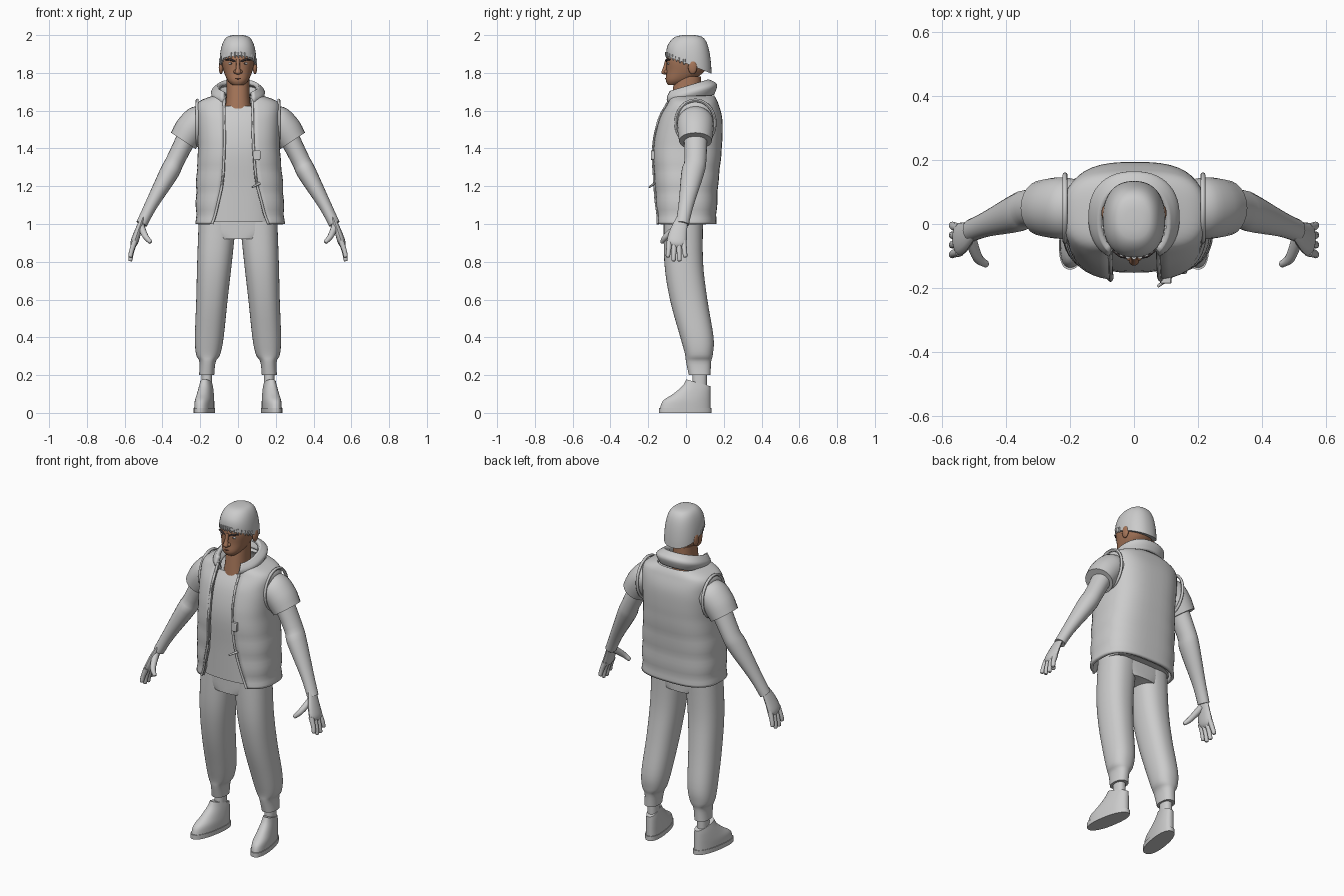
import bpy, bmesh, math
from mathutils import Vector

if bpy.data.objects.get("Cube"):
    bpy.data.objects.remove(bpy.data.objects["Cube"])


def material(name, *colour):
    made = bpy.data.materials.new(name)
    made.use_nodes = True
    made.diffuse_color = (*colour, 1)
    made.node_tree.nodes["Principled BSDF"].inputs["Base Color"].default_value = (*colour, 1)
    return made


GREY = material("light grey", .6, .6, .6)
SKIN = material("brown skin", .38, .18, .1)
LIP = material("dark skin", .2, .08, .05)
DARK = material("brow black", .04, .03, .03)
WHITE = material("eye white", .7, .7, .7)


def finish(part, colour, mirror=False):
    part.data.materials.append(colour)
    bpy.ops.object.select_all(action="DESELECT")
    part.select_set(True)
    bpy.context.view_layer.objects.active = part
    bpy.ops.object.shade_smooth_by_angle(angle=math.radians(45))
    if mirror:
        part.modifiers.new("mirror", "MIRROR").use_mirror_merge = False
    return part


def refine(rings, steps):
    """Smooth blend (Catmull-Rom) between neighbouring rings."""
    smooth, last = [], len(rings) - 1
    for i in range(last):
        before, start, end, after = (rings[max(0, min(last, i + k))] for k in (-1, 0, 1, 2))
        for step in range(steps):
            t = step / steps
            ring = []
            for a, b, c, d in zip(before, start, end, after):
                enter, leave = (c - a) / 2, (d - b) / 2
                curve = b.lerp(c, t * t * (3 - 2 * t))
                ring.append(curve + enter * t * (1 - t) ** 2 - leave * t * t * (1 - t))
            smooth.append(ring)
    return smooth + [rings[-1]]


def loft(name, rings, colour, mirror=False, closed=True, steps=4):
    """Skin over a stack of rings; closed ones also get end caps."""
    mesh = bmesh.new()
    rows = [[mesh.verts.new(point) for point in ring] for ring in refine(rings, steps)]
    count = len(rows[0])
    for low, high in zip(rows, rows[1:]):
        for i in range(count if closed else count - 1):
            j = (i + 1) % count
            mesh.faces.new((low[i], low[j], high[j], high[i]))
    if closed:
        mesh.faces.new(rows[0])
        mesh.faces.new(rows[-1])
        bmesh.ops.recalc_face_normals(mesh, faces=mesh.faces)
    data = bpy.data.meshes.new(name)
    mesh.to_mesh(data)
    mesh.free()
    part = bpy.data.objects.new(name, data)
    bpy.context.collection.objects.link(part)
    return finish(part, colour, mirror)


def level(z, half_width, front, back, shift=0, square=2.3, gap=0, tilt=0, splay=0, count=40):
    """Horizontal rounded ring; a gap leaves it open at the front."""
    start = math.asin((gap / half_width) ** (square / 2))
    middle, depth = (front + back) / 2, (back - front) / 2
    ring = []
    for i in range(count):
        turn = start + (math.tau - 2 * start) * i / (count - 1 if gap else count)
        side, ahead = math.sin(turn), math.cos(turn)
        x = shift + half_width * math.copysign(abs(side) ** (2 / square), side)
        y = middle - depth * math.copysign(abs(ahead) ** (2 / square), ahead)
        ring.append(Vector((x - splay * y, y, z + tilt * y)))
    return ring


def tube(name, path, colour, mirror=False, flat=1, count=16, rounded=False):
    """Limb through points (x, y, z, radius); flat narrows it across its depth."""
    centres = [Vector(point[:3]) for point in path]
    radii = [point[3] for point in path]
    if rounded:
        centres.append(centres[-1] + (centres[-1] - centres[-2]).normalized() * radii[-1] / 2)
        radii.append(radii[-1] / 3)
    rings = []
    for i, (centre, radius) in enumerate(zip(centres, radii)):
        along = (centres[min(i + 1, len(centres) - 1)] - centres[max(i - 1, 0)]).normalized()
        across = along.cross(Vector((0, 1, 0))).normalized()
        deep = across.cross(along)
        turns = [math.tau * k / count for k in range(count)]
        rings.append([centre + radius * (deep * math.cos(turn) + across * flat * math.sin(turn))
                      for turn in turns])
    return loft(name, rings, colour, mirror)


def ball(name, centre, size, colour, mirror=False):
    bpy.ops.mesh.primitive_uv_sphere_add(segments=16, ring_count=10, radius=1)
    part = bpy.context.object
    part.name = name
    for vertex in part.data.vertices:
        vertex.co = Vector(centre) + vertex.co * Vector(size)
    return finish(part, colour, mirror)


# Head, neck and face
neck_rows = ((1.56, .09, -.09, .09), (1.64, .065, -.08, .08), (1.78, .06, -.06, .08))
loft("neck", [level(*row) for row in neck_rows], SKIN)
head_rows = ((1.735, .03, -.095, -.03), (1.76, .055, -.107, .03), (1.81, .076, -.103, .1),
             (1.87, .088, -.104, .12), (1.94, .08, -.09, .11))
loft("head", [level(*row) for row in head_rows], SKIN)
tube("nose", [(0, -.1, 1.87, .01), (0, -.11, 1.83, .01), (0, -.115, 1.8, .016)], SKIN, rounded=True)
ball("nostril", (.014, -.106, 1.806), (.01, .01, .01), SKIN, mirror=True)
ball("ear", (.09, .035, 1.83), (.012, .024, .037), SKIN, mirror=True)
ball("eye", (.037, -.093, 1.85), (.015, .006, .006), WHITE, mirror=True)
ball("iris", (.036, -.098, 1.85), (.005, .002, .005), DARK, mirror=True)
tube("eyebrow", [(.015, -.103, 1.86, .004), (.04, -.1, 1.87, .006), (.066, -.084, 1.87, .003)],
     DARK, mirror=True, count=8)
tube("mouth", [(-.028, -.097, 1.77, .002), (0, -.107, 1.77, .004), (.028, -.097, 1.77, .002)],
     LIP, count=8)

# Short domed hair, lower at the nape, with a ragged hairline
dome = []
for i in range(9):
    rise = i * 1.5 / 8
    spread = math.cos(rise) ** .5
    dome.append(level(1.85 + .15 * math.sin(rise), .098 * spread, .015 - .12 * spread,
                      .015 + .12 * spread, tilt=-.4 * spread ** 8))
loft("hair", dome, GREY, steps=2)
for i in range(-7, 8):
    turn = i / 5
    x, y = .095 * math.sin(turn), .01 - .113 * math.cos(turn)
    z = 1.85 - .4 * y
    tube("hair_tuft", [(x, y, z + .02, .009), (x, y, z, .007), (x + .006, y, z - .012, .001)],
         GREY, count=6)

# Shared torso outline for the shirt and the vest
torso = ((1, .235, -.165, .16), (1.2, .23, -.17, .17), (1.4, .217, -.177, .19),
         (1.55, .22, -.147, .193), (1.64, .215, -.1, .17), (1.68, .13, -.09, .15))

# Shirt with short sleeves
loft("shirt", [level(.96 * z + .05, half_width - .03, front + .025, back - .03, square=2.6)
               for z, half_width, front, back in torso[:-1]], GREY)
tube("sleeve", [(.14, .05, 1.55, .08), (.21, .05, 1.54, .095), (.25, .05, 1.5, .095),
                (.29, .05, 1.44, .087)], GREY, mirror=True, flat=.9, count=24)

# Open vest: the front parts towards the hem, quilting swells between seams
outline = [level(z, half_width, front, back, shift=(1.7 - z) / 60, square=2.8,
                 gap=.075 + .3 * (1.7 - z) ** 4) for z, half_width, front, back in torso]
padded = []
for ring in refine(outline, 9):
    z = ring[0].z
    fullness = max(0, 1.5 - z)
    swell = 1 + .06 * fullness * (abs(math.sin(math.pi * (z - 1.05) / .12)) - .6)
    padded.append([Vector((point.x * swell, point.y * swell, z)) for point in ring])
vest = loft("vest", padded, GREY, closed=False, steps=1)
for name, end in (("vest_edge_left", 0), ("vest_edge_right", -1)):
    tube(name, [(*ring[end], .007) for ring in padded[::3]], GREY, count=8)

# Standing collar, higher at the back
collar_rows = ((1.64, .12, -.1, .15), (1.69, .143, -.12, .165), (1.73, .11, -.115, .12))
collar = loft("collar", [level(*row, gap=.08, tilt=.3) for row in collar_rows], GREY, closed=False)
for part, thickness in ((vest, .018), (collar, .024)):
    padding = part.modifiers.new("padding", "SOLIDIFY")
    padding.thickness, padding.offset = thickness, -1

# Armhole rims
for side in (-1, 1):
    bpy.ops.mesh.primitive_torus_add(major_segments=40, minor_segments=8, major_radius=.104,
                                     minor_radius=.008, location=(side * .216, .05, 1.535),
                                     rotation=(0, math.pi / 2, 0))
    rim = bpy.context.object
    rim.name, rim.scale.x = "armhole_rim", 1.15
    finish(rim, GREY)

# Zip toggle and pull on the left edge
bpy.ops.mesh.primitive_cube_add(size=1, location=(.1, -.175, 1.365))
toggle = bpy.context.object
toggle.name, toggle.scale = "zip_toggle", (.036, .022, .05)
finish(toggle, GREY).modifiers.new("bevel", "BEVEL").width = .08
tube("zip_pull", [(.115, -.165, 1.215, .007), (.075, -.195, 1.195, .005)], GREY, count=8)

# Arms and hands
tube("arm", [(.24, .05, 1.52, .065), (.33, .05, 1.34, .058), (.365, .035, 1.27, .06),
             (.46, 0, 1.1, .04), (.51, -.02, 1, .035)], GREY, mirror=True, flat=.85, count=20)
tube("palm", [(.505, -.02, 1.03, .03), (.53, -.04, .96, .046), (.55, -.05, .9, .05)],
     GREY, mirror=True, flat=.4, rounded=True)
for i, finger in enumerate(("index", "middle", "ring", "little")):
    fan = i - 1.5
    y, tip = fan * .025 - .05, .8 + .01 * fan ** 2
    tube(finger + "_finger", [(.546, y, .91, .015), (.563, y + fan * .003, (.9 + tip) / 2, .013),
                              (.57, y + fan * .006, tip + .006, .011)],
         GREY, mirror=True, count=10, rounded=True)
tube("thumb", [(.515, -.04, .99, .02), (.49, -.105, .935, .016), (.464, -.126, .905, .011)],
     GREY, mirror=True, count=10, rounded=True)

# Trousers with gathered cuffs; the legs spread towards the feet
leg_rows = ((.2, .04, .015, .13), (.27, .043, 0, .133), (.31, .064, -.005, .142),
            (.4, .076, -.03, .146), (.6, .083, -.085, .113), (.8, .092, -.115, .09), (1.04, .1, -.115, .09))
loft("trouser_leg", [level(*row, shift=.18 - .07 * row[0]) for row in leg_rows], GREY, mirror=True)
loft("trouser_seat", [level(z, half_width, -.12, .09, square=2.6)
                      for z, half_width in ((.92, .13), (.97, .2), (1.08, .2))], GREY)

# Ankles and shoes, toes turned out
loft("ankle", [level(z, .028, .034, .11, shift=.165) for z in (.1, .23)], GREY, mirror=True)
shoe_rows = ((.02, .047, -.138), (.06, .046, -.122), (.095, .042, -.068), (.14, .036, -.018), (.178, .03, .002))
loft("shoe", [level(z, half_width, toe, .13, shift=.178, tilt=-9 * z * z, splay=.16)
              for z, half_width, toe in shoe_rows], GREY, mirror=True)
loft("shoe_sole", [level(z, .05, -.143, .136, shift=.178, splay=.16) for z in (0, .026)],
     GREY, mirror=True, steps=1)
